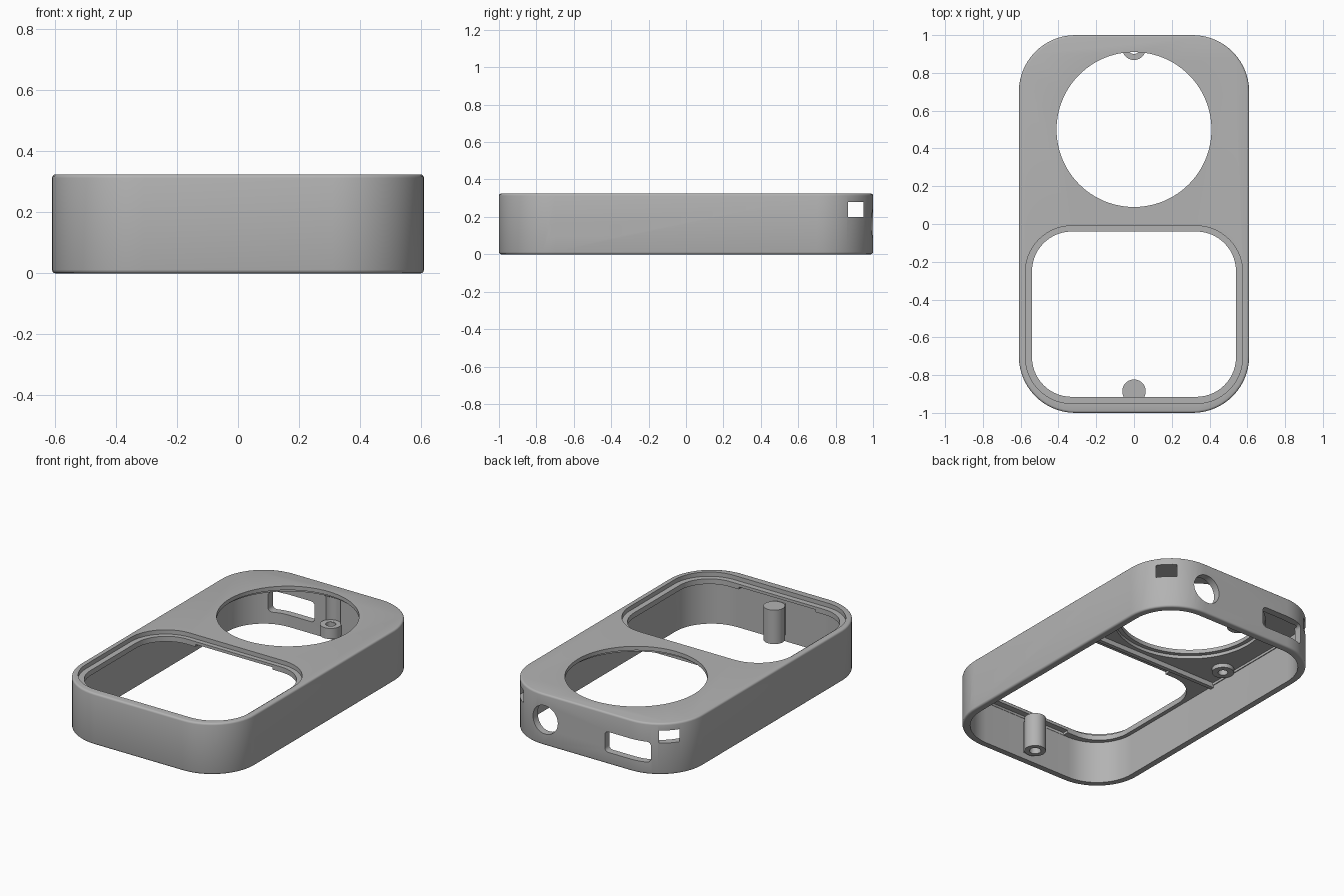
import bpy, bmesh, math
from mathutils import Matrix, Vector

cube = bpy.data.objects.get("Cube")
if cube:
    bpy.data.objects.remove(cube, do_unlink=True)

grey = bpy.data.materials.new("matte_grey")
grey.use_nodes = True
grey.diffuse_color = (0.45, 0.45, 0.45, 1)
grey.node_tree.nodes["Principled BSDF"].inputs["Base Color"].default_value = (0.45, 0.45, 0.45, 1)


def rounded_rect(x0, x1, y0, y1, r, n=14):
    """Counter-clockwise outline with arc corners."""
    centres = [(x1 - r, y1 - r), (x0 + r, y1 - r), (x0 + r, y0 + r), (x1 - r, y0 + r)]
    return [(cx + r * math.cos(a), cy + r * math.sin(a))
            for q, (cx, cy) in enumerate(centres)
            for a in [(q + i / n) * math.pi / 2 for i in range(n + 1)]]


def circle(cx, cy, r, n=48):
    return [(cx + r * math.cos(2 * math.pi * i / n), cy + r * math.sin(2 * math.pi * i / n))
            for i in range(n)]


def prism(name, outline, z0, z1, bevel=0, turn=None):
    """Extrude an outline upward, soften its rims, then optionally turn it."""
    bm = bmesh.new()
    base = bm.faces.new([bm.verts.new((x, y, z0)) for x, y in outline])
    top = bmesh.ops.extrude_face_region(bm, geom=[base])["geom"]
    bmesh.ops.translate(bm, vec=(0, 0, z1 - z0),
                        verts=[v for v in top if isinstance(v, bmesh.types.BMVert)])
    bmesh.ops.recalc_face_normals(bm, faces=bm.faces)
    if bevel:
        rims = [e for e in bm.edges if abs(e.verts[0].co.z - e.verts[1].co.z) < 1e-5]
        bmesh.ops.bevel(bm, geom=rims, offset=bevel, segments=3, profile=0.5, affect='EDGES')
    if turn:
        bm.transform(turn)
        bmesh.ops.recalc_face_normals(bm, faces=bm.faces)
    mesh = bpy.data.meshes.new(name)
    bm.to_mesh(mesh)
    bm.free()
    mesh.materials.append(grey)
    obj = bpy.data.objects.new(name, mesh)
    bpy.context.scene.collection.objects.link(obj)
    return obj


def combine(obj, tool, operation='DIFFERENCE'):
    mod = obj.modifiers.new(tool.name, 'BOOLEAN')
    mod.operation, mod.solver, mod.object = operation, 'EXACT', tool
    bpy.context.view_layer.objects.active = obj
    bpy.ops.object.modifier_apply(modifier=mod.name)
    bpy.data.objects.remove(tool, do_unlink=True)


# Outer body, hollowed from below; the plate is thicker around the front window
body = prism("housing", rounded_rect(-0.61, 0.61, -1, 1, 0.3), 0, 0.325, 0.012)
combine(body, prism("cavity", rounded_rect(-0.565, 0.565, -0.955, 0.955, 0.255), -0.1, 0.265))
combine(body, prism("rear_ceiling", rounded_rect(-0.56, 0.56, 0.03, 0.95, 0.02), 0.2, 0.28))

# Low bosses and a cross rib under the plate
for side in (-1, 1):
    x, y = side * 0.5, 0.2
    combine(body, prism("boss", circle(x, y, 0.063), 0.255, 0.3), 'UNION')
    combine(body, prism("boss_hole", circle(x, y, 0.028), 0.2, 0.3))
combine(body, prism("cross_rib", rounded_rect(-0.58, 0.58, 0.015, 0.04, 0.005, 2), 0.25, 0.3), 'UNION')

# Round opening with a counterbore underneath
combine(body, prism("round_opening", circle(0, 0.5, 0.41, 96), 0.1, 0.4))
combine(body, prism("round_counterbore", circle(0, 0.5, 0.435, 96), 0.2, 0.3))

# Window opening, its upper recess and the shallow notch under its lip
combine(body, prism("window_opening", rounded_rect(-0.54, 0.54, -0.915, -0.04, 0.21), 0.1, 0.4))
combine(body, prism("window_recess", rounded_rect(-0.575, 0.575, -0.95, -0.01, 0.245), 0.298, 0.4))
combine(body, prism("lip_notch", rounded_rect(-0.27, 0.27, -0.953, 0.005, 0.005, 2), 0.2, 0.28))

# Ports through the back wall: outline x stays x, outline y becomes z
upright = Matrix.Rotation(math.pi / 2, 4, 'X')
combine(body, prism("round_port", circle(0.29, 0.163, 0.09), -1.1, -0.8, turn=upright))
combine(body, prism("rectangular_port", rounded_rect(-0.435, -0.13, 0.075, 0.205, 0.025, 6),
                    -1.1, -0.8, turn=upright))

# Slot through the left wall: outline x becomes y, outline y becomes z
sideways = Matrix(((0, 0, 1, 0), (1, 0, 0, 0), (0, 1, 0, 0), (0, 0, 0, 1)))
combine(body, prism("side_slot", rounded_rect(-0.735, -0.355, 0.095, 0.16, 0.015, 5),
                    0.5, 0.7, turn=sideways))

# Screw access groove in the back wall, above the rear post
combine(body, prism("access_groove", circle(0, 0.93, 0.058), 0.11, 0.27))

# Posts with screw holes, rooted in the end walls
front_post = prism("front_post", circle(0, -0.885, 0.062), 0.03, 0.245)
combine(front_post, prism("front_web", rounded_rect(-0.03, 0.03, -0.97, -0.89, 0.005, 2),
                          0.04, 0.24), 'UNION')
combine(front_post, prism("front_hole", circle(0, -0.885, 0.033), -0.1, 0.19))
rear_post = prism("rear_post", circle(0, 0.93, 0.062), 0.045, 0.112)
combine(rear_post, prism("rear_hole", circle(0, 0.93, 0.03), -0.1, 0.3))

# Smooth curves, crisp edges
for obj in (body, front_post, rear_post):
    bpy.ops.object.select_all(action='DESELECT')
    obj.select_set(True)
    bpy.context.view_layer.objects.active = obj
    bpy.ops.object.shade_smooth_by_angle(angle=math.radians(32))
